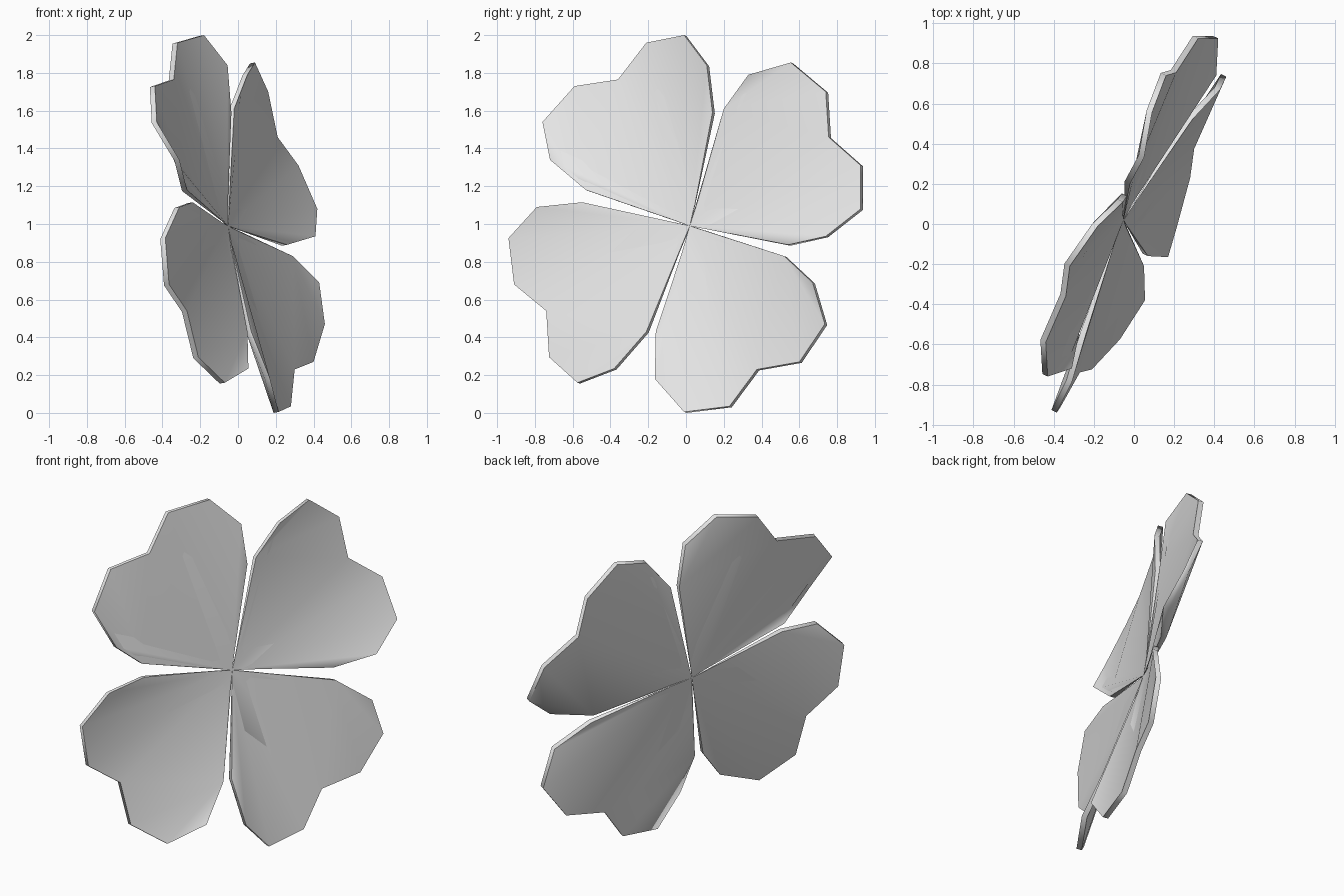
import bpy
from mathutils import Vector

if "Cube" in bpy.data.objects:
    bpy.data.objects.remove(bpy.data.objects["Cube"])

grey = bpy.data.materials.new("light_grey")
grey.diffuse_color = (0.8, 0.8, 0.8, 1)
grey.use_nodes = True
grey.node_tree.nodes["Principled BSDF"].inputs["Base Color"].default_value = grey.diffuse_color

THICK = Vector((-0.89, 0.42, -0.17)) * 0.03   # front to back of a leaf
CENTRE_FRONT = Vector((-0.058, 0.025, 0.99))
CENTRE_BACK = Vector((-0.052, 0.02, 0.99))

# Rim of each heart-shaped leaf, clockwise; the fifth point is the notch
LEAVES = {
    "upper_left_leaf": ([(-.27, -.53, 1.18), (-.31, -.72, 1.34), (-.43, -.76, 1.54),
                         (-.44, -.59, 1.73), (-.34, -.36, 1.765), (-.32, -.21, 1.96),
                         (-.18, -.01, 2.0), (-.055, .11, 1.84), (-.035, .14, 1.59)], True),
    "upper_right_leaf": ([(-.02, .2, 1.61), (.05, .33, 1.79), (.09, .555, 1.855),
                          (.16, .74, 1.70), (.21, .755, 1.46), (.32, .925, 1.31),
                          (.42, .925, 1.08), (.41, .74, .935), (.26, .54, .89)], True),
    "lower_right_leaf": ([(.29, .52, .83), (.43, .67, .69), (.46, .735, .47),
                          (.40, .60, .27), (.30, .375, .23), (.28, .23, .035),
                          (.215, -.01, .005), (.17, -.165, .18), (.07, -.16, .43)], True),
    "lower_left_leaf": ([(.05, -.21, .43), (.055, -.38, .235), (-.07, -.575, .16),
                         (-.21, -.725, .295), (-.27, -.74, .54), (-.365, -.91, .68),
                         (-.385, -.94, .925), (-.31, -.79, 1.09), (-.24, -.55, 1.115)], True),
}


def sheet(fold_first):
    """Triangles of one side: one lobe fans from the stem, the other folds."""
    # index 0 is the stem point, 1..9 the rim, 5 the notch
    if fold_first:
        return ([(1, i, i + 1) for i in range(2, 5)] + [(0, 1, 5)]
                + [(0, i, i + 1) for i in range(5, 9)])
    return ([(0, i, i + 1) for i in range(1, 5)] + [(0, 5, 9)]
            + [(9, i, i + 1) for i in range(5, 8)])


for name, (rim, fold_first) in LEAVES.items():
    front = [CENTRE_FRONT] + [Vector(p) for p in rim]
    back = [CENTRE_BACK] + [Vector(p) + THICK for p in rim]
    n = len(front)
    # Front sheet, back sheet and the band around the edge
    faces = [(a, c, b) for a, b, c in sheet(fold_first)]
    faces += [(a + n, b + n, c + n) for a, b, c in sheet(not fold_first)]
    faces += [(i, (i + 1) % n, (i + 1) % n + n, i + n) for i in range(n)]

    mesh = bpy.data.meshes.new(name)
    mesh.from_pydata([tuple(v) for v in front + back], [], faces)
    mesh.materials.append(grey)
    leaf = bpy.data.objects.new(name, mesh)
    bpy.context.collection.objects.link(leaf)

    # Soft surface with a crisp rim
    bpy.ops.object.select_all(action="DESELECT")
    leaf.select_set(True)
    bpy.context.view_layer.objects.active = leaf
    bpy.ops.object.shade_smooth_by_angle(angle=1.05)
